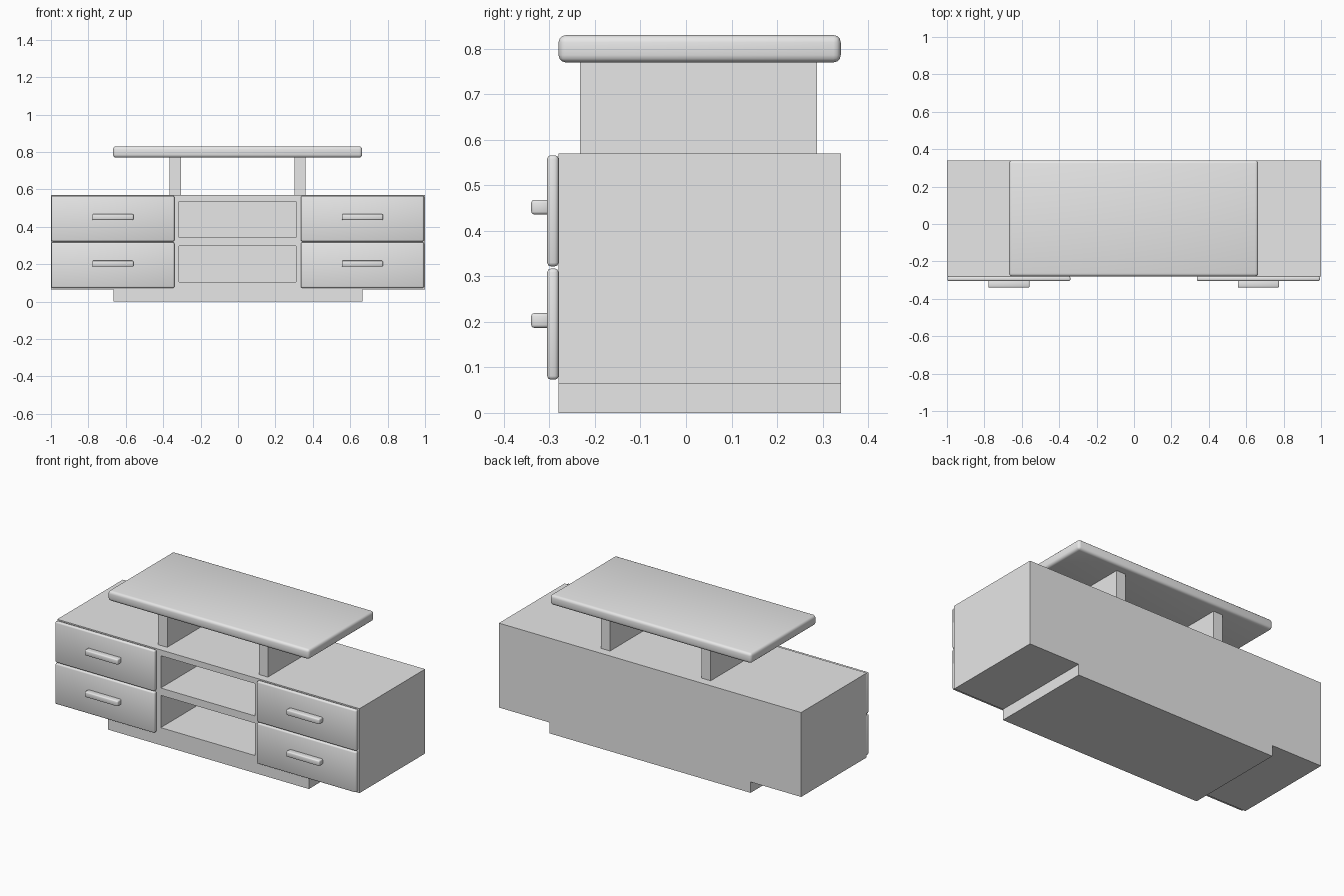
import bpy, bmesh, math

if "Cube" in bpy.data.objects:
    bpy.data.objects.remove(bpy.data.objects["Cube"], do_unlink=True)

GREY = (0.8, 0.8, 0.8, 1.0)
grey = bpy.data.materials.new("light_grey")
grey.use_nodes = True
grey.diffuse_color = GREY
grey.node_tree.nodes["Principled BSDF"].inputs["Base Color"].default_value = GREY

FRONT, BACK = -0.28, 0.34


def finish(bm, name):
    bmesh.ops.recalc_face_normals(bm, faces=bm.faces)
    mesh = bpy.data.meshes.new(name)
    bm.to_mesh(mesh)
    bm.free()
    mesh.materials.append(grey)
    obj = bpy.data.objects.new(name, mesh)
    bpy.context.collection.objects.link(obj)
    return obj


def select(obj):
    bpy.ops.object.select_all(action='DESELECT')
    obj.select_set(True)
    bpy.context.view_layer.objects.active = obj


def box(name, x, y, z, bevel=0.0, segments=2):
    """Box from (min, max) ranges, optionally with softened edges."""
    bm = bmesh.new()
    bmesh.ops.create_cube(bm, size=1)
    for v in bm.verts:
        v.co = [r[0] if c < 0 else r[1] for c, r in zip(v.co, (x, y, z))]
    obj = finish(bm, name)
    if bevel:
        mod = obj.modifiers.new("soft_edges", 'BEVEL')
        mod.width, mod.segments = bevel, segments
        select(obj)
        bpy.ops.object.modifier_apply(modifier=mod.name)
        bpy.ops.object.shade_smooth_by_angle(angle=math.radians(50))
    return obj


# Cabinet body and plinth: one stepped outline extruded front to back
half = [(0.665, 0), (0.665, 0.065), (1, 0.065), (1, 0.57)]
outline = half + [(-x, z) for x, z in reversed(half)]
bm = bmesh.new()
face = bm.faces.new([bm.verts.new((x, FRONT, z)) for x, z in outline])
ext = bmesh.ops.extrude_face_region(bm, geom=[face])
bmesh.ops.translate(bm, vec=(0, BACK - FRONT, 0),
                    verts=[g for g in ext["geom"] if isinstance(g, bmesh.types.BMVert)])
body = finish(bm, "cabinet_body")

# Two open shelf bays cut into the front
for z in (0.105, 0.342):
    cutter = box("bay_cutter", (-0.315, 0.31), (FRONT - 0.1, BACK - 0.03), (z, z + 0.193))
    cutter.hide_render = True
    mod = body.modifiers.new("bay", 'BOOLEAN')
    mod.operation, mod.solver, mod.object = 'DIFFERENCE', 'EXACT', cutter
    select(body)
    bpy.ops.object.modifier_apply(modifier=mod.name)
    bpy.data.objects.remove(cutter, do_unlink=True)

# Drawers with handles, and a post on each side
for side, cx in (("right", -0.669), ("left", 0.665)):
    for level, z in (("lower", 0.073), ("upper", 0.322)):
        box(f"{side}_{level}_drawer", (cx - 0.329, cx + 0.329), (-0.305, FRONT),
            (z, z + 0.244), 0.008)
        box(f"{side}_{level}_handle", (cx - 0.11, cx + 0.11), (-0.34, -0.30),
            (z + 0.114, z + 0.146), 0.006)
    px = math.copysign(0.333, cx) - 0.002
    box(f"{side}_post", (px - 0.03, px + 0.03), (-0.233, 0.288), (0.57, 0.785))

# Raised top board
box("top_board", (-0.668, 0.664), (FRONT, BACK), (0.77, 0.83), 0.016, 3)
